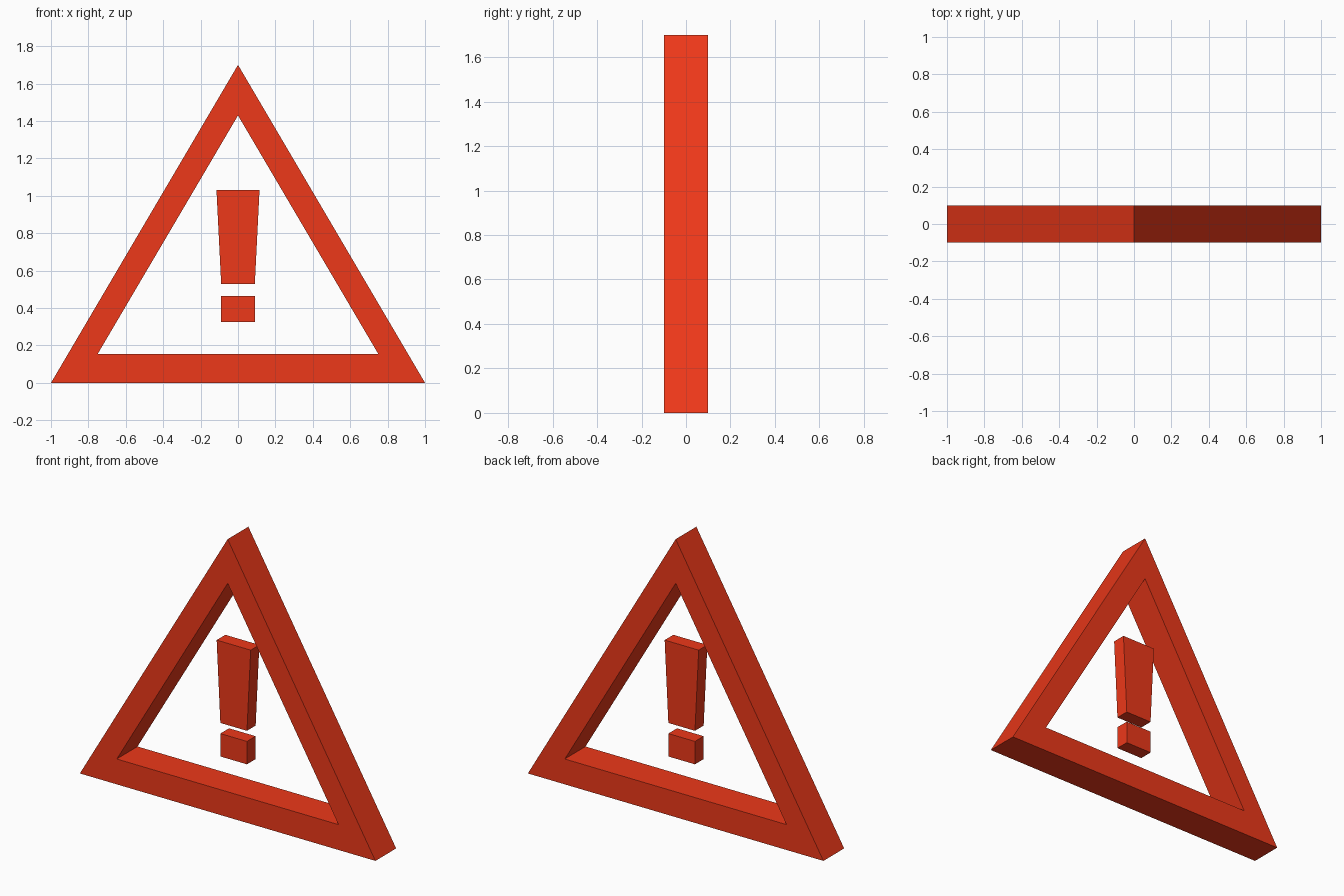
import bpy
import bmesh

if "Cube" in bpy.data.objects:
    bpy.data.objects.remove(bpy.data.objects["Cube"])

red = bpy.data.materials.new("warning_red")
red.diffuse_color = (0.85, 0.04, 0.01, 1.0)
red.use_nodes = True
red.node_tree.nodes["Principled BSDF"].inputs["Base Color"].default_value = red.diffuse_color


def finish(name, bm):
    bmesh.ops.recalc_face_normals(bm, faces=bm.faces)
    mesh = bpy.data.meshes.new(name)
    bm.to_mesh(mesh)
    bm.free()
    mesh.materials.append(red)
    obj = bpy.data.objects.new(name, mesh)
    bpy.context.collection.objects.link(obj)
    return obj


def ring(bm, profile, y):
    return [bm.verts.new((x, y, z)) for x, z in profile]


def prism(name, profile, half_depth):
    bm = bmesh.new()
    front, back = ring(bm, profile, -half_depth), ring(bm, profile, half_depth)
    bm.faces.new(front)
    bm.faces.new(back[::-1])
    n = len(profile)
    for i in range(n):
        j = (i + 1) % n
        bm.faces.new((front[i], front[j], back[j], back[i]))
    return finish(name, bm)


def hollow_prism(name, outer, inner, half_depth):
    # Four rings joined in a closed loop: outer front, outer back, inner back, inner front
    bm = bmesh.new()
    rings = [ring(bm, outer, -half_depth), ring(bm, outer, half_depth),
             ring(bm, inner, half_depth), ring(bm, inner, -half_depth)]
    n = len(outer)
    for k in range(4):
        a, b = rings[k], rings[(k + 1) % 4]
        for i in range(n):
            j = (i + 1) % n
            bm.faces.new((a[i], a[j], b[j], b[i]))
    return finish(name, bm)


# Triangular frame
hollow_prism("triangle_frame",
             [(-1, 0), (1, 0), (0, 1.7)],
             [(-0.75, 0.155), (0.75, 0.155), (0, 1.43)], 0.1)

# Exclamation mark: tapered bar and square dot
prism("mark_bar", [(-0.09, 0.53), (0.09, 0.53), (0.115, 1.03), (-0.115, 1.03)], 0.042)
prism("mark_dot", [(-0.09, 0.325), (0.09, 0.325), (0.09, 0.465), (-0.09, 0.465)], 0.042)
